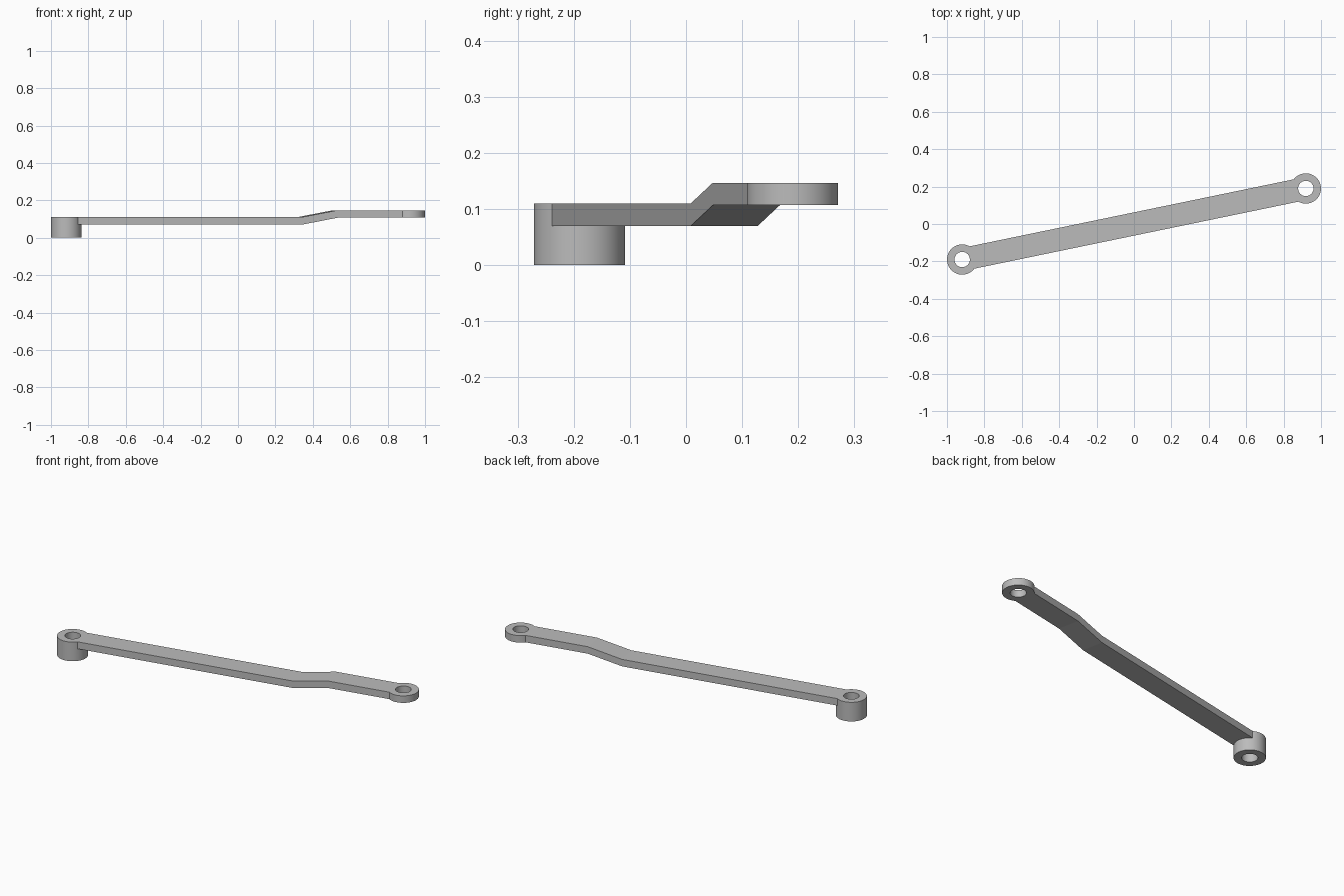
import bpy
import bmesh
import math
from mathutils import Matrix

default_cube = bpy.data.objects.get("Cube")
if default_cube:
    bpy.data.objects.remove(default_cube, do_unlink=True)

# Dimensions, measured along the length of the link
REACH = 0.938          # centre to each eye
ANGLE = math.atan2(0.19, 0.919)
HALF_WIDTH = 0.061
EYE_R, HOLE_R = 0.081, 0.041
THICK = 0.04
LOW, HIGH = 0.07, 0.107
BEND_START, BEND_END = 0.336, 0.531
SEGMENTS = 64

grey = bpy.data.materials.new("plain_grey")
grey.use_nodes = True
grey.diffuse_color = (0.5, 0.5, 0.5, 1)
grey.node_tree.nodes["Principled BSDF"].inputs["Base Color"].default_value = (0.5, 0.5, 0.5, 1)


def finish(name, bm):
    """Turn a bmesh into an object, swung to the link's heading."""
    bmesh.ops.recalc_face_normals(bm, faces=bm.faces)
    bm.transform(Matrix.Rotation(ANGLE, 4, "Z"))
    mesh = bpy.data.meshes.new(name)
    bm.to_mesh(mesh)
    bm.free()
    mesh.materials.append(grey)
    obj = bpy.data.objects.new(name, mesh)
    bpy.context.collection.objects.link(obj)
    return obj


def cylinder(name, along, radius, bottom, top):
    bm = bmesh.new()
    place = Matrix.Translation((along, 0, (bottom + top) / 2))
    bmesh.ops.create_cone(bm, cap_ends=True, segments=SEGMENTS, radius1=radius,
                          radius2=radius, depth=top - bottom, matrix=place)
    return finish(name, bm)


def combine(target, other, operation):
    """Apply a boolean and discard the helper."""
    mod = target.modifiers.new("combine", "BOOLEAN")
    mod.operation = operation
    mod.solver = "EXACT"
    mod.object = other
    other.hide_render = True
    bpy.context.view_layer.objects.active = target
    bpy.ops.object.modifier_apply(modifier=mod.name)
    bpy.data.objects.remove(other, do_unlink=True)


# Cranked bar: side profile extruded across the width
path = [(-REACH, LOW), (BEND_START, LOW), (BEND_END, HIGH), (REACH, HIGH)]
profile = path + [(x, z + THICK) for x, z in reversed(path)]
bm = bmesh.new()
side = bm.faces.new([bm.verts.new((x, -HALF_WIDTH, z)) for x, z in profile])
swept = bmesh.ops.extrude_face_region(bm, geom=[side])["geom"]
bmesh.ops.translate(bm, vec=(0, 2 * HALF_WIDTH, 0),
                    verts=[v for v in swept if isinstance(v, bmesh.types.BMVert)])
link = finish("link_arm", bm)

# Tall boss at one end, flat eye at the other, each bored through
for along, bottom, top in ((-REACH, 0, LOW + THICK), (REACH, HIGH, HIGH + THICK)):
    combine(link, cylinder("eye", along, EYE_R, bottom, top), "UNION")
    combine(link, cylinder("bore", along, HOLE_R, bottom - 0.1, top + 0.1), "DIFFERENCE")

# Smooth round walls, crisp edges
bpy.ops.object.select_all(action="DESELECT")
link.select_set(True)
bpy.context.view_layer.objects.active = link
bpy.ops.object.shade_smooth_by_angle(angle=math.radians(9))
